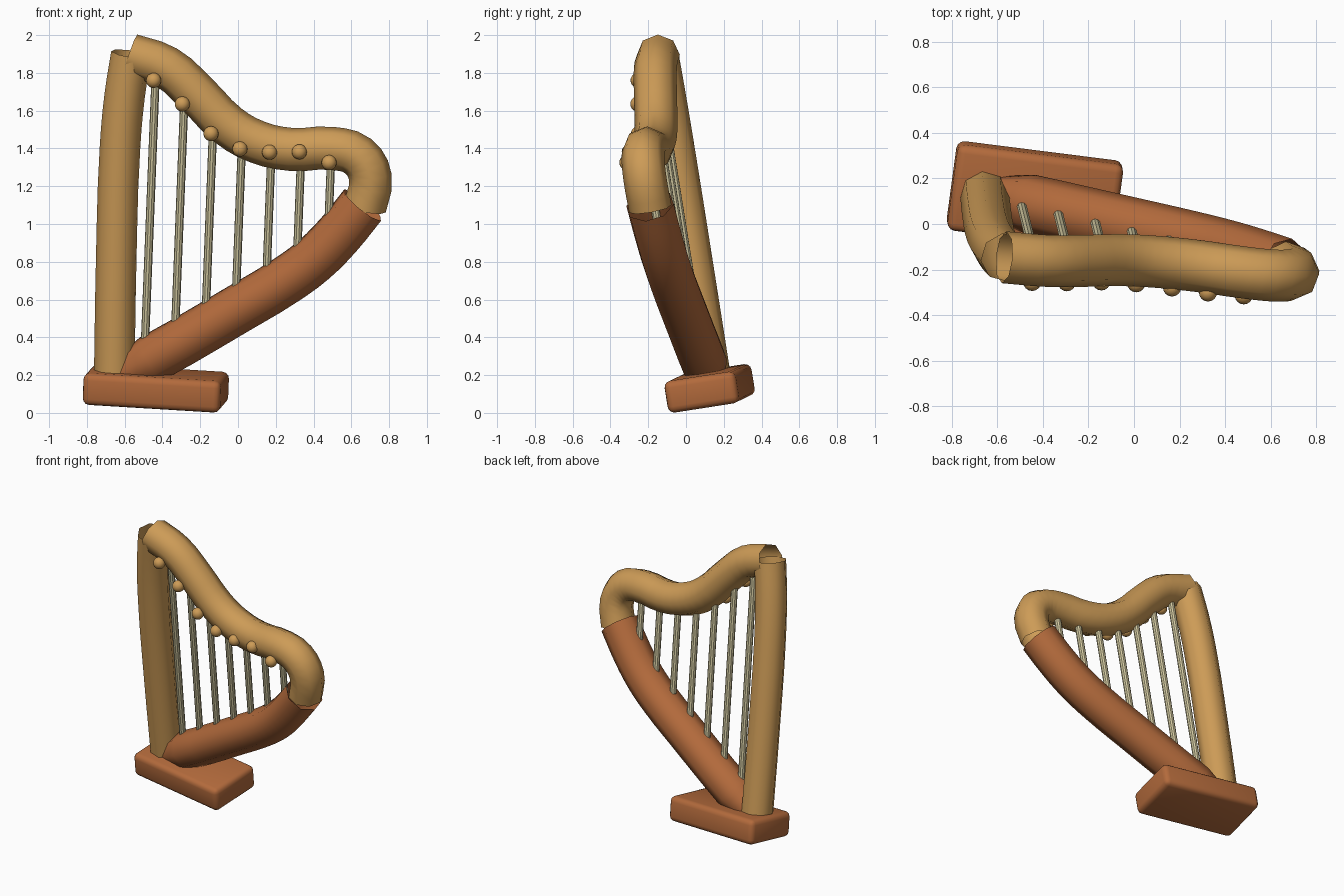
import bpy
import bmesh
from mathutils import Matrix, Vector

if "Cube" in bpy.data.objects:
    bpy.data.objects.remove(bpy.data.objects["Cube"], do_unlink=True)

# The whole instrument leans: its own axes in world space
AXIS_X = Vector((0.99, -0.125, -0.06)).normalized()
AXIS_Z = Vector((0.04, -0.159, 0.987)).normalized()
AXIS_Y = AXIS_Z.cross(AXIS_X).normalized()
AXIS_Z = AXIS_X.cross(AXIS_Y)
TILT = Matrix((AXIS_X, AXIS_Y, AXIS_Z)).transposed()


def material(name, color):
    mat = bpy.data.materials.new(name)
    mat.use_nodes = True
    rgba = (*color, 1)
    mat.diffuse_color = rgba
    mat.node_tree.nodes["Principled BSDF"].inputs["Base Color"].default_value = rgba
    return mat


LIGHT_WOOD = material("light wood", (0.61, 0.33, 0.095))
RED_WOOD = material("red wood", (0.45, 0.145, 0.045))
CREAM = material("string cream", (0.64, 0.58, 0.35))


def on_plane(x, z):
    """Point of the leaning plane that holds the frame and strings."""
    return Vector((x, 0.07 - 0.136 * x - 0.155 * z, z))


def select_only(obj):
    bpy.ops.object.select_all(action="DESELECT")
    obj.select_set(True)
    bpy.context.view_layer.objects.active = obj


def tube(name, path, radius, mat, start_scale=1.0):
    """Open eight-sided tube swept along a smooth path."""
    curve = bpy.data.curves.new(name, "CURVE")
    curve.dimensions = "3D"
    curve.bevel_depth = radius
    curve.bevel_resolution = 2
    curve.resolution_u = 3
    spline = curve.splines.new("BEZIER")
    spline.bezier_points.add(len(path) - 1)
    for point, (x, z) in zip(spline.bezier_points, path):
        point.co = on_plane(x, z)
        point.handle_left_type = point.handle_right_type = "AUTO"
    spline.bezier_points[0].radius = start_scale
    curve.materials.append(mat)
    obj = bpy.data.objects.new(name, curve)
    bpy.context.collection.objects.link(obj)
    select_only(obj)
    bpy.ops.object.convert(target="MESH")
    bpy.ops.object.shade_smooth()
    return obj


def mesh_object(name, bm, mat):
    mesh = bpy.data.meshes.new(name)
    bm.to_mesh(mesh)
    bm.free()
    mesh.materials.append(mat)
    obj = bpy.data.objects.new(name, mesh)
    bpy.context.collection.objects.link(obj)
    select_only(obj)
    bpy.ops.object.shade_smooth_by_angle()
    return obj


# Frame: pillar, curved neck and soundbox
tube("pillar", [(-0.655, 0.2), (-0.645, 0.8), (-0.625, 1.4), (-0.6, 1.68),
                (-0.565, 1.9)], 0.108, LIGHT_WOOD)
tube("neck", [(-0.57, 1.895), (-0.38, 1.83), (-0.22, 1.69), (-0.05, 1.52),
              (0.1, 1.435), (0.28, 1.395), (0.5, 1.4), (0.635, 1.36),
              (0.7, 1.25), (0.67, 1.08)], 0.114, LIGHT_WOOD)
tube("soundbox", [(-0.61, 0.21), (-0.46, 0.285), (0, 0.55), (0.25, 0.7),
                  (0.4, 0.81), (0.53, 0.94), (0.66, 1.1)], 0.13, RED_WOOD, 0.7)

# Rounded foot block
bm = bmesh.new()
bmesh.ops.create_cube(bm, size=1)
bmesh.ops.scale(bm, vec=(0.735, 0.385, 0.17), verts=bm.verts)
bmesh.ops.bevel(bm, geom=bm.edges[:], offset=0.035, segments=3, profile=0.5,
                affect="EDGES")
bmesh.ops.transform(bm, matrix=TILT.to_4x4(), verts=bm.verts)
foot = mesh_object("foot", bm, RED_WOOD)
foot.location = (-0.435, 0.125, 0.13)

# Strings with a tuning peg on the front of the neck for each
pegs = [(-0.447, 1.76), (-0.295, 1.635), (-0.143, 1.478), (0.01, 1.397),
        (0.167, 1.38), (0.325, 1.382), (0.482, 1.325)]
string_feet = [0.38, 0.47, 0.57, 0.67, 0.78, 0.88, 1.02]
for i, ((x, z), foot_z) in enumerate(zip(pegs, string_feet), 1):
    bm = bmesh.new()
    bmesh.ops.create_uvsphere(bm, u_segments=16, v_segments=10, radius=0.04)
    peg = mesh_object(f"peg_{i}", bm, LIGHT_WOOD)
    peg.location = on_plane(x, z) - Vector((0, 0.112, 0))

    top = on_plane(x + 0.01, z)
    bottom = on_plane(x + 0.01 - 0.04 * (z - foot_z), foot_z)
    span = top - bottom
    bm = bmesh.new()
    bmesh.ops.create_cone(bm, cap_ends=True, segments=10, radius1=0.022,
                          radius2=0.022, depth=span.length)
    string = mesh_object(f"string_{i}", bm, CREAM)
    string.location = (top + bottom) / 2
    string.rotation_euler = span.to_track_quat("Z", "Y").to_euler()
